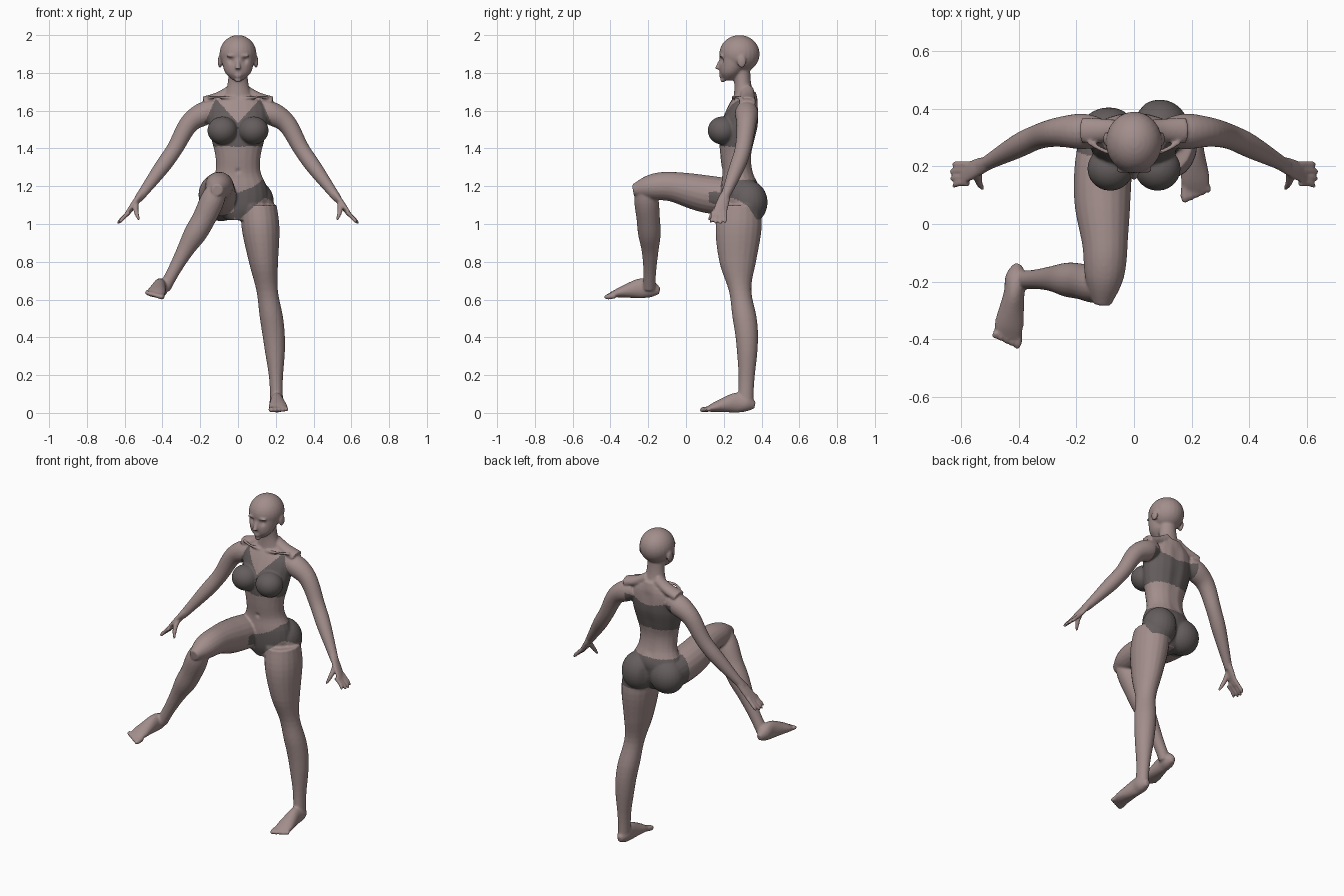
import bpy
import bmesh
import math
from mathutils import Vector, Matrix

if "Cube" in bpy.data.objects:
    bpy.data.objects.remove(bpy.data.objects["Cube"], do_unlink=True)


def make_material(name, colour):
    material = bpy.data.materials.new(name)
    material.use_nodes = True
    material.diffuse_color = (*colour, 1)
    shader = material.node_tree.nodes["Principled BSDF"]
    shader.inputs["Base Color"].default_value = (*colour, 1)
    return material


skin = make_material("skin", (.36, .27, .26))
cloth = make_material("grey cloth", (.13, .11, .11))
bm = bmesh.new()


def spline(values, t):
    """Smooth curve through evenly spaced values, with t from start to end."""
    last = len(values) - 1
    index = min(int(t * last), last - 1)
    f = t * last - index
    a, b, c, d = (values[max(0, min(index + k, last))] for k in (-1, 0, 1, 2))
    return b + f * ((c - a) + f * ((2 * a - 5 * b + 4 * c - d) + f * (3 * b - a - 3 * c + d))) / 2


def tube(path, widths, depths=None, side=1, flat=False, steps=30, segments=20):
    """Closed tube along a path; widths and depths are spread evenly along it."""
    axes = list(zip(*path))
    centres = [Vector([spline(axis, i / steps) for axis in axes]) for i in range(steps + 1)]
    for centre in centres:
        centre.x *= side
    rings = []
    for i, centre in enumerate(centres):
        along = (centres[min(i + 1, steps)] - centres[max(i - 1, 0)]).normalized()
        if flat:
            along = Vector((0, 0, -1))
        across = (Vector((1, 0, 0)) - along * along.x).normalized()
        across *= spline(widths, i / steps)
        outward = along.cross(across.normalized()) * spline(depths or widths, i / steps)
        angles = [math.tau * k / segments for k in range(segments)]
        rings.append([bm.verts.new(centre + across * math.cos(a) + outward * math.sin(a))
                      for a in angles])
    faces = [bm.faces.new(rings[0]), bm.faces.new(rings[-1])]
    for ring, following in zip(rings, rings[1:]):
        for k in range(segments):
            n = (k + 1) % segments
            faces.append(bm.faces.new((ring[k], ring[n], following[n], following[k])))
    bmesh.ops.recalc_face_normals(bm, faces=faces)


def blob(centre, radii):
    matrix = Matrix.Translation(centre) @ Matrix.Diagonal((*radii, 1))
    bmesh.ops.create_uvsphere(bm, u_segments=24, v_segments=16, radius=1, matrix=matrix)


# Torso, neck, skull and jaw
tube(path=[(0, .32, 1.7), (0, .285, 1.53), (0, .265, 1.36), (0, .285, 1.19), (0, .27, 1.02)],
     widths=[.06, .15, .155, .14, .12, .12, .155, .15, .06],
     depths=[.05, .08, .1, .095, .083, .083, .1, .09, .06], flat=True)
tube(path=[(0, .29, 1.84), (0, .31, 1.65)], widths=[.05, .055, .085],
     depths=[.05, .045, .06], flat=True)
blob((0, .283, 1.9), (.098, .107, .1))
tube(path=[(0, .27, 1.9), (0, .225, 1.76)], widths=[.09, .085, .068, .026],
     depths=[.09, .08, .06, .025], flat=True)

# Nose, lips and chin
tube(path=[(0, .185, 1.87), (0, .165, 1.82)], widths=[.01, .012, .016], flat=True)
for height, width in ((1.79, .022), (1.78, .018)):
    blob((0, .187, height), (width, .012, .006))
blob((0, .195, 1.762), (.018, .014, .012))


def hand(side):
    """Palm, four fingers side by side, and a thumb."""
    tube(path=[(.51, .21, 1.16), (.59, .175, 1.05)], widths=[.02, .016, .01],
         depths=[.026, .035, .038], side=side)
    for finger in range(4):
        root = .207 - .022 * finger
        short = .01 * abs(finger - 1.4)
        tip = root - .004 * finger
        tube(path=[(.575, root, 1.065), (.61, root, 1.03), (.643 - short, tip, 1 + short / 2)],
             widths=[.012, .011, .011, .006], side=side, segments=12)
    tube(path=[(.54, .18, 1.11), (.54, .15, 1.07), (.525, .12, 1.02)],
         widths=[.014, .014, .012, .006], side=side, segments=12)


# Paired parts of the upper body
for side in (1, -1):
    blob((side * .096, .295, 1.86), (.011, .024, .034))     # ear
    blob((side * .037, .186, 1.89), (.026, .012, .007))     # brow
    blob((side * .082, .192, 1.495), (.08, .077, .074))     # bust
    # Shoulder slope and collarbone
    tube(path=[(.03, .325, 1.71), (.1, .325, 1.67), (.18, .325, 1.645)],
         widths=[.03, .03], depths=[.035, .045], side=side)
    tube(path=[(.02, .252, 1.665), (.09, .25, 1.672), (.16, .285, 1.67)],
         widths=[.008, .008], side=side)
    # Arm
    tube(path=[(.12, .32, 1.61), (.25, .32, 1.54), (.34, .3, 1.39), (.44, .25, 1.25), (.53, .2, 1.13)],
         widths=[.05, .062, .053, .047, .043, .042, .036, .028, .022], side=side)
    hand(side)

# Seat
blob((.09, .332, 1.115), (.1, .1, .115))
blob((-.088, .31, 1.12), (.105, .095, .105))

# Standing leg
tube(path=[(.11, .285, 1.1), (.14, .275, .75), (.19, .322, .4), (.205, .315, .05)],
     widths=[.095, .1, .078, .057, .062, .055, .036, .034],
     depths=[.11, .122, .098, .06, .064, .056, .042, .042], flat=True)

# Raised thigh and shin
tube(path=[(-.1, .3, 1.13), (-.11, .1, 1.16), (-.1, -.1, 1.2), (-.11, -.28, 1.18)],
     widths=[.09, .1, .096, .08, .068, .03])
tube(path=[(-.1, -.22, 1.21), (-.18, -.2, 1.03), (-.28, -.19, .86), (-.39, -.195, .66)],
     widths=[.045, .064, .062, .06, .045, .034, .033])


def foot(heel, mirror, yaw, roll):
    """Foot pointing forward from the heel, with five toes."""
    def place(x, y, z):
        return heel + Vector((x * mirror + yaw * y, y, z + roll * x * mirror))
    tube(path=[place(0, 0, .04), place(0, -.08, .055), place(.005, -.17, .04), place(.01, -.25, .02)],
         widths=[.014, .037, .036, .043, .05, .046],
         depths=[.018, .045, .053, .042, .028, .014])
    for toe in range(5):
        x = .02 * toe - .028
        size = .015 - .001 * toe
        end = .009 * toe - .292
        tube(path=[place(x, -.235, .022), place(x, end, .014)],
             widths=[size, size, size, size / 2], segments=12)


foot(Vector((.205, .365, 0)), mirror=1, yaw=0, roll=0)
foot(Vector((-.405, -.14, .605)), mirror=-1, yaw=.1, roll=-.25)

# Fuse all parts into one smooth skin
parts = bpy.data.meshes.new("parts")
bm.to_mesh(parts)
bm.free()
body = bpy.data.objects.new("body", parts)
bpy.context.collection.objects.link(body)
remesh = body.modifiers.new("fuse", "REMESH")
remesh.mode = "VOXEL"
remesh.voxel_size = .006
soften = body.modifiers.new("soften", "SMOOTH")
soften.iterations = 5
evaluated = body.evaluated_get(bpy.context.evaluated_depsgraph_get())
fused = bpy.data.meshes.new_from_object(evaluated)
body.modifiers.clear()
body.data = fused
bpy.data.meshes.remove(parts)


def dent(centre, radius, push):
    """Press a soft hollow into the skin, along y."""
    for vertex in fused.vertices:
        distance = (vertex.co - Vector(centre)).length / radius
        if distance < 3:
            vertex.co.y += push * math.exp(-distance ** 2)


# Eye sockets, navel, spine and seat cleft
for side in (1, -1):
    dent((side * .036, .187, 1.866), .016, .012)
dent((0, .19, 1.28), .012, .008)
for step in range(10):
    dent((0, .37, 1.26 + .04 * step), .028, -.006)
for step in range(4):
    dent((0, .41, 1.06 + .03 * step), .022, -.014)


def in_top(x, y, z):
    """Cropped top: cups with a V neckline and straps, plain band behind."""
    x = abs(x)
    if x > .175 or z < 1.41:
        return False
    if y > .29:
        return z < 1.56 + x / 4 and x < .16
    neckline = min(1.66, 1.535 + 1.1 * x)
    return z < neckline and x < .175 - .45 * max(0, z - 1.54)


def in_briefs(x, y, z):
    """Briefs: dipping waistline, high cut legs, full seat."""
    across = abs(x)
    waistline = min(1.235, 1.165 + .4 * across + .4 * max(0, y - .2))
    if across > .25 or y < .12 or z > waistline:
        return False
    if x < -.02:
        return y > .19 + .3 * across and z > 1
    return z > max(1.025, 1.02 + .85 * across - 1.1 * max(0, y - .24))


# Colour the skin and the clothes
fused.materials.clear()
fused.materials.append(skin)
fused.materials.append(cloth)
for face in fused.polygons:
    face.material_index = int(in_top(*face.center) or in_briefs(*face.center))
    face.use_smooth = True
